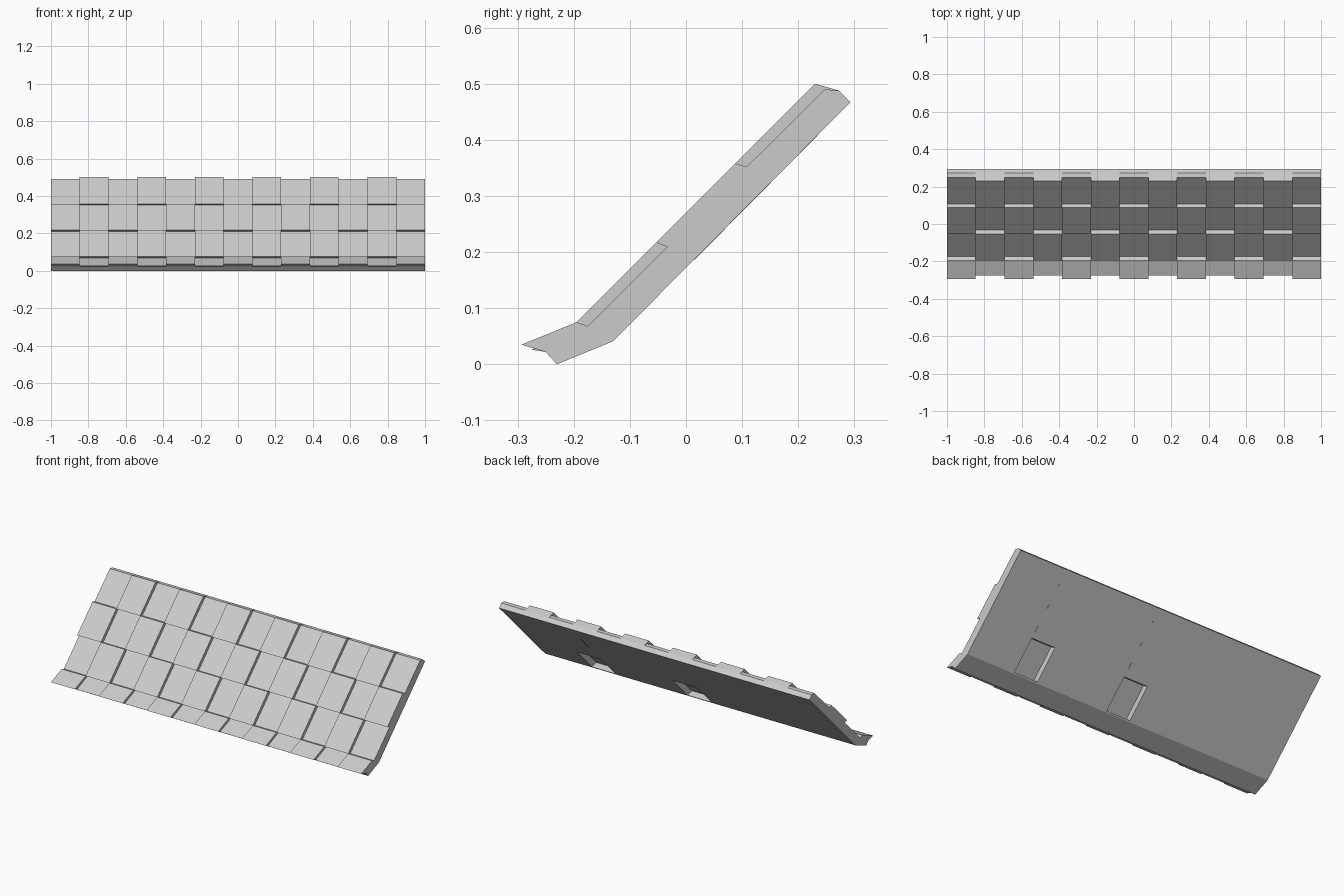
import bpy
import bmesh

cube = bpy.data.objects.get("Cube")
if cube:
    bpy.data.objects.remove(cube, do_unlink=True)

COLUMNS = 13
WIDTH = 2 / COLUMNS

# Single flat colour
GREY = (0.6, 0.6, 0.6, 1)
mat = bpy.data.materials.new("roof grey")
mat.use_nodes = True
mat.diffuse_color = GREY
shader = mat.node_tree.nodes["Principled BSDF"]
shader.inputs["Base Color"].default_value = GREY
shader.inputs["Roughness"].default_value = 0.9

# Cross-section pieces as (y, z) points, running from ridge to eave and back
RIDGE_BACK = [(0.293, 0.467), (0.272, 0.488)]
UPPER_STEP = [(0.108, 0.352), (0.088, 0.358)]
MIDDLE_STEP = [(-0.033, 0.209), (-0.053, 0.217)]
LOWER_STEP = [(-0.175, 0.068), (-0.195, 0.075)]
EAVE_UNDER = [(-0.25, 0.022), (-0.23, 0.0), (-0.13, 0.041)]
POCKET = [(-0.124, 0.047), (-0.163, 0.058), (-0.016, 0.205), (0.015, 0.186)]


def section(raised_top, pocket):
    """Tile column section: courses alternate between raised and sunk."""
    if raised_top:
        pts = (RIDGE_BACK + [(0.23, 0.5)] + UPPER_STEP[::-1] + MIDDLE_STEP
               + LOWER_STEP[::-1] + [(-0.275, 0.026)])
    else:
        pts = (RIDGE_BACK + [(0.248, 0.49)] + UPPER_STEP + MIDDLE_STEP[::-1]
               + LOWER_STEP + [(-0.293, 0.035)])
    return pts + EAVE_UNDER + (POCKET if pocket else [])


def extrude_column(name, pts, x):
    bm = bmesh.new()
    end = bm.faces.new([bm.verts.new((x, y, z)) for y, z in pts])
    result = bmesh.ops.extrude_face_region(bm, geom=[end], use_keep_orig=True)
    moved = [v for v in result["geom"] if isinstance(v, bmesh.types.BMVert)]
    bmesh.ops.translate(bm, verts=moved, vec=(WIDTH, 0, 0))
    bmesh.ops.recalc_face_normals(bm, faces=bm.faces)
    mesh = bpy.data.meshes.new(name)
    bm.to_mesh(mesh)
    bm.free()
    mesh.materials.append(mat)
    obj = bpy.data.objects.new(name, mesh)
    bpy.context.collection.objects.link(obj)


# Roof slab made of side-by-side tile columns, two with a pocket underneath
for i in range(COLUMNS):
    extrude_column(f"tile_column_{i + 1}",
                   section(i % 2 == 1, i in (6, 10)), -1 + i * WIDTH)
